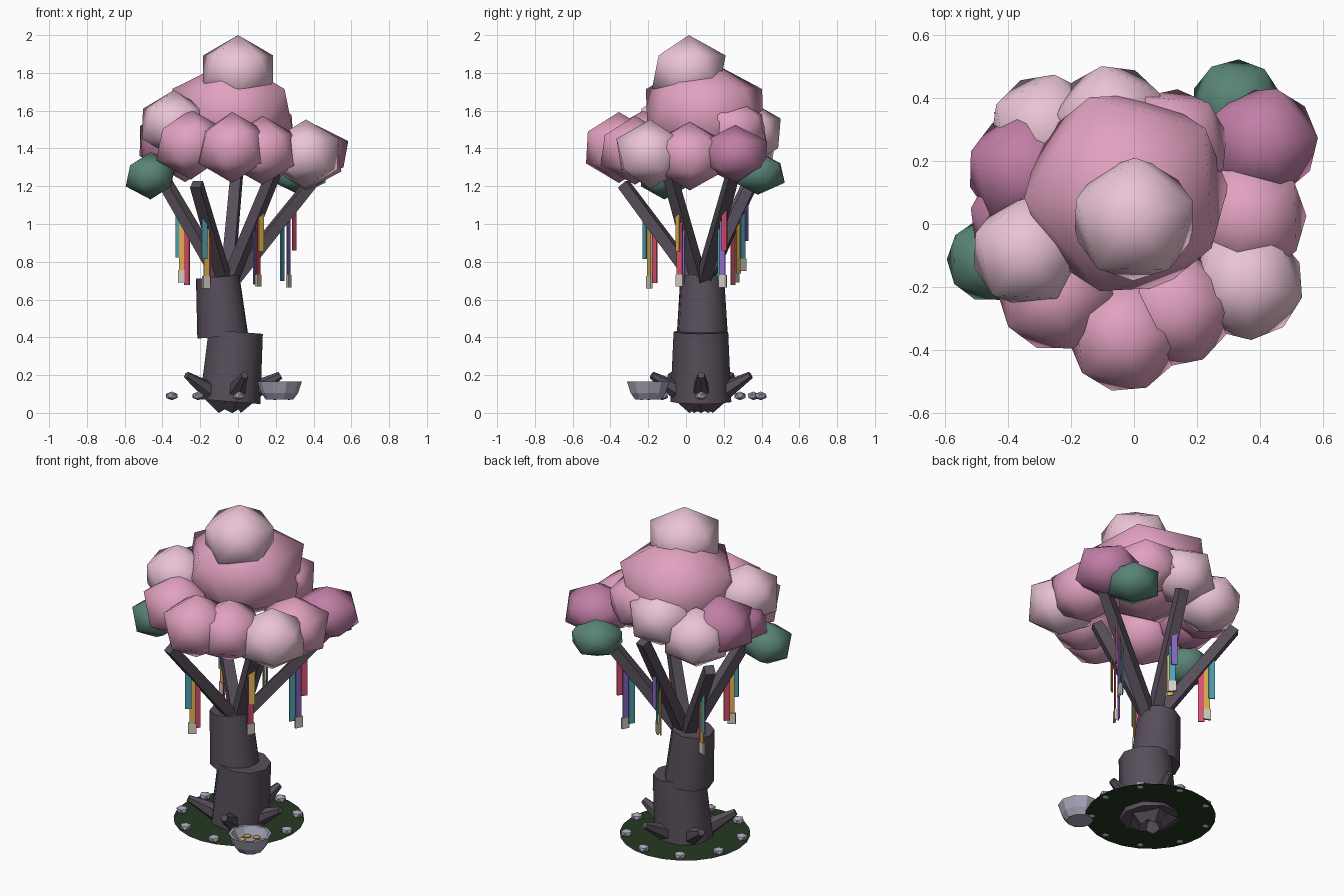
import bpy, bmesh, math, random
from mathutils import Vector, Matrix

if "Cube" in bpy.data.objects:
    bpy.data.objects.remove(bpy.data.objects["Cube"])

random.seed(4)
CX, CY = -0.05, 0.08  # trunk axis on the ground


def material(name, rgb):
    m = bpy.data.materials.new(name)
    m.diffuse_color = (*rgb, 1)
    m.use_nodes = True
    m.node_tree.nodes["Principled BSDF"].inputs["Base Color"].default_value = m.diffuse_color
    return m


BARK = material("bark", (0.095, 0.075, 0.10))
PINK = material("pink", (0.76, 0.36, 0.53))
LIGHT = material("pale_pink", (0.83, 0.55, 0.67))
MAGENTA = material("magenta", (0.53, 0.21, 0.38))
GREEN = material("leaf_green", (0.10, 0.23, 0.18))
GRASS = material("moss", (0.018, 0.04, 0.016))
STONE = material("stone", (0.38, 0.37, 0.47))
GOLD = material("gold", (0.75, 0.45, 0.08))
TAG = material("tag_paper", (0.65, 0.61, 0.52))
RIBBONS = [material("ribbon_red", (0.70, 0.08, 0.16)), GOLD,
           material("ribbon_teal", (0.08, 0.35, 0.45)),
           material("ribbon_purple", (0.27, 0.15, 0.60))]


def finish(bm, name, mat, smooth=False):
    bmesh.ops.recalc_face_normals(bm, faces=bm.faces)
    me = bpy.data.meshes.new(name)
    bm.to_mesh(me)
    bm.free()
    for p in me.polygons:
        p.use_smooth = smooth
    if smooth:
        me.set_sharp_from_angle(angle=0.9)
    me.materials.append(mat)
    ob = bpy.data.objects.new(name, me)
    bpy.context.collection.objects.link(ob)
    return ob


def taper(name, a, b, r1, r2, sides, mat, spin=0.0):
    """Tapered prism running from point a to point b."""
    a, b = Vector(a), Vector(b)
    d = b - a
    bm = bmesh.new()
    mx = (Matrix.Translation((a + b) / 2) @ d.to_track_quat('Z', 'Y').to_matrix().to_4x4()
          @ Matrix.Rotation(spin, 4, 'Z'))
    bmesh.ops.create_cone(bm, cap_ends=True, segments=sides, radius1=r1, radius2=r2,
                          depth=d.length, matrix=mx)
    return finish(bm, name, mat, sides > 7)


def ico(name, c, size, mat, smooth=True):
    bm = bmesh.new()
    mx = (Matrix.Translation(c) @ Matrix.Diagonal((*size, 1))
          @ Matrix.Rotation(random.uniform(0, 6.28), 4, 'Z'))
    bmesh.ops.create_icosphere(bm, subdivisions=1, radius=1, matrix=mx)
    ob = finish(bm, name, mat, smooth)
    if smooth:  # blossoms are shaded fully round
        for e in ob.data.edges:
            e.use_edge_sharp = False
    return ob


def box(name, c, size, angle, mat):
    bm = bmesh.new()
    mx = Matrix.Translation(c) @ Matrix.Rotation(angle, 4, 'Z') @ Matrix.Diagonal((*size, 1))
    bmesh.ops.create_cube(bm, size=1, matrix=mx)
    return finish(bm, name, mat)


# Mossy ground disc
bm = bmesh.new()
bmesh.ops.create_circle(bm, cap_ends=True, segments=24, radius=0.357,
                        matrix=Matrix.Translation((CX, CY, 0.075)))
finish(bm, "moss_disc", GRASS)

# Ring of stones
for i in range(9):
    a = math.radians(40 * i)
    ico(f"ring_stone_{i}", (CX + 0.32 * math.cos(a), CY + 0.32 * math.sin(a), 0.09),
        (0.035, 0.035, 0.023), STONE, False)

# Two-part leaning trunk
taper("lower_trunk", (-0.045, CY, 0.06), (-0.015, CY, 0.43), 0.164, 0.147, 9, BARK, 0.3)
taper("upper_trunk", (-0.078, 0.085, 0.405), (-0.105, 0.085, 0.72), 0.138, 0.118, 9, BARK, 0.3)

# Spiky roots
for i in range(5):
    a = math.radians(72 * i)
    c, s = math.cos(a), math.sin(a)
    taper(f"root_{i}", (CX + 0.03 * c, CY + 0.03 * s, 0.06),
          (CX + 0.275 * c, CY + 0.275 * s, 0.20), 0.07, 0.02, 6, BARK)

# Branches, each carrying a cluster of hanging ribbons with paper tags
start = Vector((-0.06, 0.08, 0.66))
tips = [(-0.22, -0.33, 1.21), (0.19, -0.09, 1.27), (0.43, 0.25, 1.27),
        (0.0, 0.41, 1.34), (-0.41, 0.36, 1.26)]
for i, tip in enumerate(tips):
    tip = Vector(tip)
    taper(f"branch_{i}", start, tip, 0.046, 0.04, 4, BARK, 0.785)
    for j, t in enumerate((0.60, 0.67, 0.73)):
        p = start.lerp(tip, t)
        length = (0.32, 0.35, 0.27)[j] + random.uniform(-0.03, 0.03)
        ang = random.uniform(0.4, 1.2) + (1.57 if i > 2 else 0)
        box(f"ribbon_{i}_{j}", (p.x, p.y, p.z - length / 2), (0.034, 0.006, length), ang,
            RIBBONS[(i * 3 + j) % 4])
        if j == 1:
            box(f"tag_{i}", (p.x, p.y, p.z - length), (0.045, 0.012, 0.065), ang, TAG)

# Blossom canopy: centre, horizontal radius, vertical radius, colour
blobs = [
    (0.0, 0.015, 1.805, 0.218, 0.195, LIGHT), (-0.025, 0.1, 1.585, 0.362, 0.29, PINK),
    (-0.03, -0.355, 1.405, 0.2, 0.188, PINK), (-0.25, -0.22, 1.42, 0.205, 0.185, PINK),
    (0.13, -0.27, 1.39, 0.205, 0.182, PINK), (0.36, -0.19, 1.37, 0.2, 0.183, LIGHT),
    (0.36, 0.02, 1.36, 0.21, 0.182, PINK), (0.41, 0.26, 1.37, 0.195, 0.155, MAGENTA),
    (-0.34, -0.09, 1.53, 0.195, 0.178, LIGHT), (-0.345, 0.17, 1.44, 0.205, 0.178, MAGENTA),
    (-0.28, 0.30, 1.40, 0.197, 0.178, LIGHT), (-0.07, 0.33, 1.48, 0.195, 0.175, LIGHT),
    (0.12, 0.25, 1.50, 0.2, 0.175, PINK), (-0.36, 0.02, 1.42, 0.18, 0.15, MAGENTA),
    (0.325, 0.38, 1.27, 0.16, 0.115, GREEN), (-0.463, -0.115, 1.255, 0.147, 0.125, GREEN),
]
for i, (x, y, z, r, h, m) in enumerate(blobs):
    ico(f"foliage_{i}", (x, y, z), (r, r, h), m)

# Offering bowl, a spun profile with a hollow inside
BX, BY = 0.22, -0.2
profile = [(0.072, 0.07), (0.098, 0.105), (0.118, 0.165), (0.102, 0.165), (0.075, 0.115)]
bm = bmesh.new()
rings = [[bm.verts.new((BX + r * math.cos(k * math.tau / 10),
                        BY + r * math.sin(k * math.tau / 10), z)) for k in range(10)]
         for r, z in profile]
for lo, hi in zip(rings, rings[1:]):
    for k in range(10):
        bm.faces.new((lo[k], lo[(k + 1) % 10], hi[(k + 1) % 10], hi[k]))
bm.faces.new(rings[0])
bm.faces.new(rings[-1])
finish(bm, "offering_bowl", STONE)

# Coins in the bowl
for i in range(5):
    a = i * math.tau / 5
    x, y = BX + 0.045 * math.cos(a), BY + 0.045 * math.sin(a)
    taper(f"coin_{i}", (x, y, 0.125), (x, y, 0.131), 0.02, 0.02, 8, GOLD)
